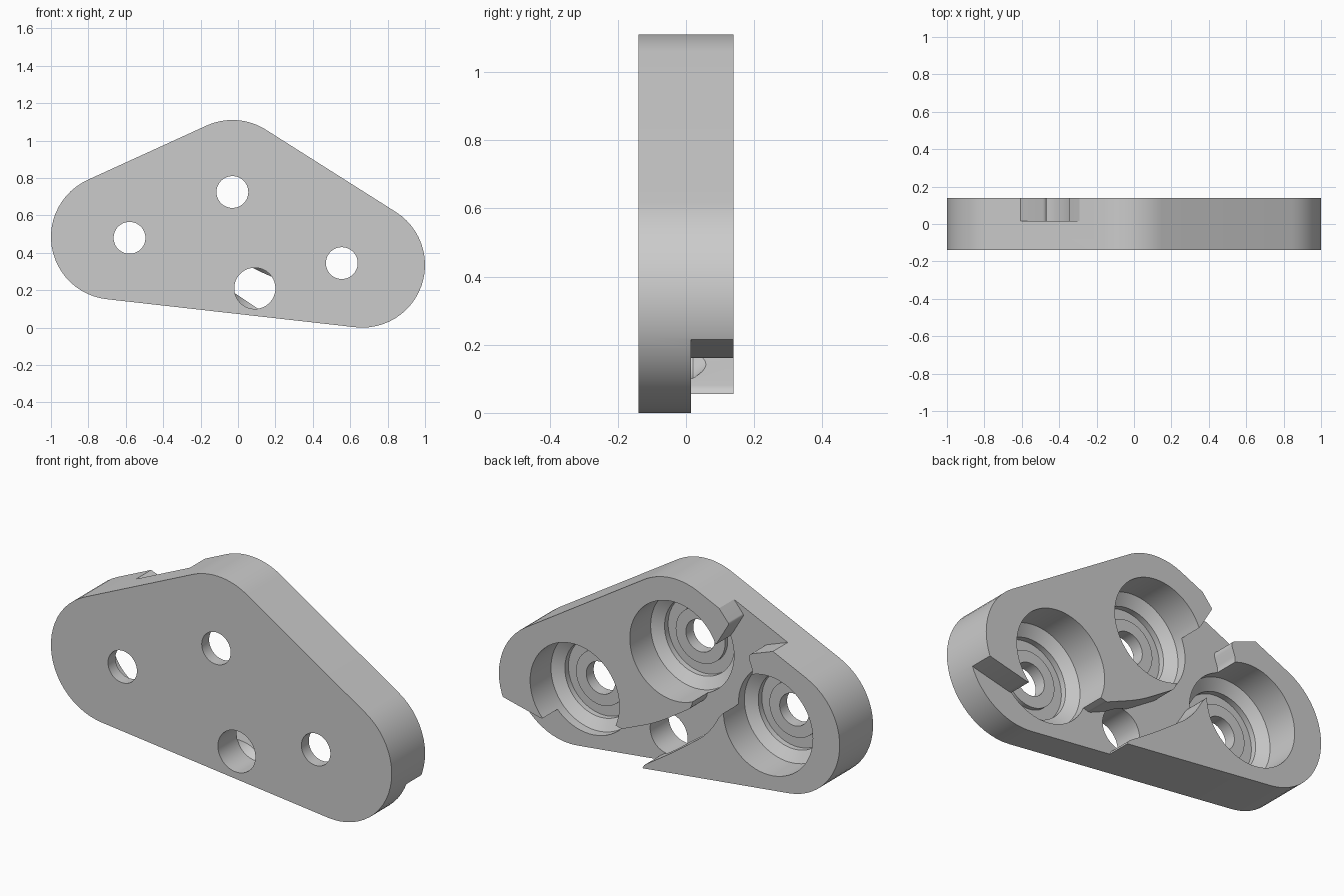
import bpy, bmesh, math
from mathutils import Vector

if "Cube" in bpy.data.objects:
    bpy.data.objects.remove(bpy.data.objects["Cube"], do_unlink=True)

grey = bpy.data.materials.new("plain_grey")
grey.use_nodes = True
grey.diffuse_color = (0.6, 0.6, 0.6, 1)
grey.node_tree.nodes["Principled BSDF"].inputs["Base Color"].default_value = (0.6, 0.6, 0.6, 1)


def loft(name, rings):
    """Closed solid through equal-length rings of points."""
    bm = bmesh.new()
    rings = [[bm.verts.new(p) for p in ring] for ring in rings]
    for a, b in zip(rings, rings[1:]):
        for i in range(len(a)):
            bm.faces.new((a[i - 1], a[i], b[i], b[i - 1]))
    bm.faces.new(rings[0])
    bm.faces.new(rings[-1])
    bmesh.ops.recalc_face_normals(bm, faces=bm.faces)
    mesh = bpy.data.meshes.new(name)
    bm.to_mesh(mesh)
    bm.free()
    mesh.materials.append(grey)
    obj = bpy.data.objects.new(name, mesh)
    bpy.context.collection.objects.link(obj)
    return obj


def slab(name, outline, y0, y1):
    """Extrude an (x, z) outline along y."""
    return loft(name, [[(x, y, z) for x, z in outline] for y in (y0, y1)])


def lathe(name, profile, cx, cz, n=64):
    """Revolve a (radius, y) profile about a y-directed axis."""
    turns = [2 * math.pi * i / n for i in range(n)]
    return loft(name, [[(cx + r * math.cos(a), y, cz + r * math.sin(a)) for a in turns]
                       for r, y in profile])


def rounded_hull(centres, r, steps=24):
    """Outline of equal circles (counter-clockwise) joined by tangents."""
    pts = []
    for i, centre in enumerate(centres):
        c = Vector(centre)
        d_in = c - Vector(centres[i - 1])
        d_out = Vector(centres[(i + 1) % len(centres)]) - c
        start = math.atan2(-d_in.x, d_in.y)
        sweep = (math.atan2(-d_out.x, d_out.y) - start) % (2 * math.pi)
        for k in range(steps + 1):
            a = start + sweep * k / steps
            pts.append((c.x + r * math.cos(a), c.y + r * math.sin(a)))
    return pts


def soften(points, steps=6):
    """Round each corner that carries a third value, its setback."""
    pts = []
    for i, p in enumerate(points):
        c = Vector(p[:2])
        if len(p) == 2:
            pts.append(c)
            continue
        a = c + (Vector(points[i - 1][:2]) - c).normalized() * p[2]
        b = c + (Vector(points[(i + 1) % len(points)][:2]) - c).normalized() * p[2]
        for k in range(steps + 1):
            t = k / steps
            pts.append(a * (1 - t) ** 2 + c * 2 * t * (1 - t) + b * t * t)
    return pts


# Plate body
plate = slab("plate_body",
             rounded_hull([(-0.665, 0.485), (0.665, 0.335), (-0.03, 0.775)], 0.335),
             -0.14, 0.14)

# Branching channel open at the back, running from the upper edge to the lower edge
channel = soften([
    (-0.27, 1.05), (-0.35, 0.955, 0.01), (-0.285, 0.845, 0.02), (-0.2, 0.72),
    (-0.145, 0.53, 0.02), (-0.13, 0.45, 0.03), (0.08, 0.315, 0.08), (0.28, 0.23, 0.01),
    (0.42, 0.27), (0.62, 0.22), (0.75, 0.16, 0.01), (0.96, 0.21), (1.1, 0.25),
    (1.1, -0.1), (0.18, -0.1), (0.155, 0.07, 0.02), (-0.02, 0.185, 0.08),
    (-0.23, 0.34, 0.08), (-0.3, 0.46, 0.03), (-0.36, 0.51, 0.02), (-0.45, 0.6),
    (-0.49, 0.74, 0.02), (-0.46, 0.825, 0.03), (-0.61, 0.88), (-0.68, 0.98), (-0.4, 1.15)])
cutters = [slab("channel_cutter", channel, 0.015, 0.3)]

# Three stepped round pockets with centre holes
pocket = [(0.085, -0.2), (0.085, -0.078), (0.145, -0.078), (0.145, -0.1), (0.205, -0.1),
          (0.205, -0.07), (0.262, -0.035), (0.262, 0.25)]
for x, z in ((-0.58, 0.48), (-0.03, 0.725), (0.555, 0.345)):
    cutters.append(lathe("pocket_cutter", pocket, x, z))

# Wider inlet hole that tapers into the channel walls
cutters.append(lathe("inlet_cutter", [(0.11, -0.2), (0.11, 0.02), (0.05, 0.1)], 0.09, 0.21))

bpy.context.view_layer.objects.active = plate
for cutter in cutters:
    cutter.hide_render = True
    mod = plate.modifiers.new("cut", "BOOLEAN")
    mod.operation = "DIFFERENCE"
    mod.solver = "EXACT"
    mod.object = cutter
    bpy.ops.object.modifier_apply(modifier=mod.name)
    bpy.data.objects.remove(cutter, do_unlink=True)

# Smooth curved walls, keep crisp edges
bpy.ops.object.select_all(action="DESELECT")
plate.select_set(True)
bpy.ops.object.shade_smooth_by_angle(angle=math.radians(25))
